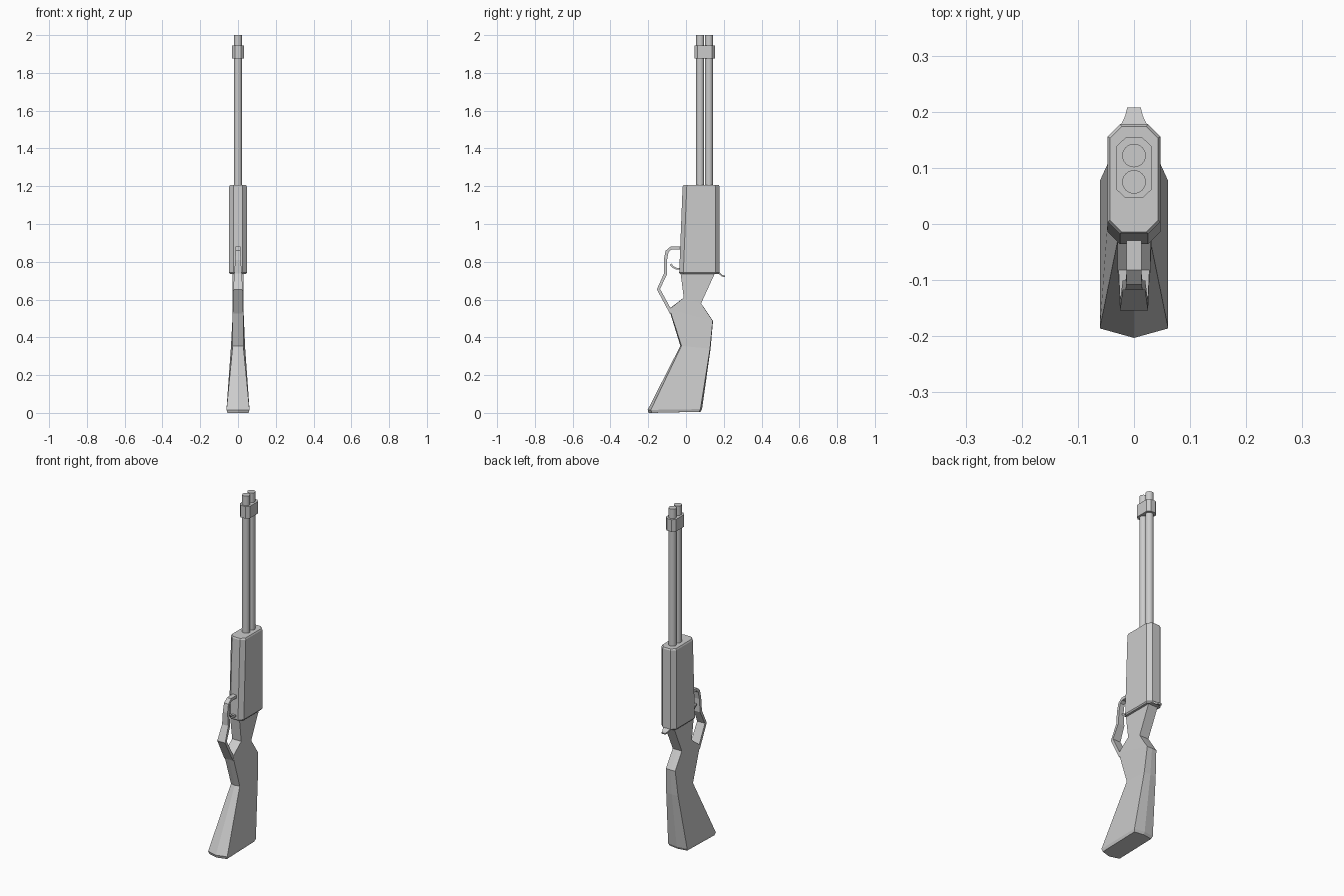
import bpy, bmesh
from mathutils import Vector

cube = bpy.data.objects.get("Cube")
if cube:
    bpy.data.objects.remove(cube, do_unlink=True)

grey = bpy.data.materials.new("plain_grey")
grey.use_nodes = True
grey.diffuse_color = (0.6, 0.6, 0.6, 1)
grey.node_tree.nodes["Principled BSDF"].inputs["Base Color"].default_value = (0.6, 0.6, 0.6, 1)


def loft(name, rings):
    """Skin a list of matching closed rings and cap both ends."""
    bm = bmesh.new()
    loops = [[bm.verts.new(p) for p in ring] for ring in rings]
    n = len(loops[0])
    for a, b in zip(loops, loops[1:]):
        for i in range(n):
            j = (i + 1) % n
            bm.faces.new((a[i], a[j], b[j], b[i]))
    bm.faces.new(loops[0])
    bm.faces.new(loops[-1])
    bmesh.ops.recalc_face_normals(bm, faces=bm.faces)
    mesh = bpy.data.meshes.new(name)
    bm.to_mesh(mesh)
    bm.free()
    mesh.materials.append(grey)
    ob = bpy.data.objects.new(name, mesh)
    bpy.context.collection.objects.link(ob)
    return ob


def octagon(z, w, front, back, cx, cy):
    """Chamfered rectangle at height z."""
    half = [(w - cx, front), (w, front + cy), (w, back - cy), (w - cx, back)]
    return [(x, y, z) for x, y in half] + [(-x, y, z) for x, y in reversed(half)]


def ribbon(name, path, thick):
    """Flat bar swept along (y, z, half width) points in the side plane."""
    pts = [Vector((0, y, z)) for y, z, w in path]
    rings = []
    for i, p in enumerate(pts):
        d = (pts[min(i + 1, len(pts) - 1)] - pts[max(i - 1, 0)]).normalized()
        n = Vector((0, -d.z, d.y)) * thick / 2
        w = Vector((path[i][2], 0, 0))
        rings.append([p + n + w, p + n - w, p - n - w, p - n + w])
    return loft(name, rings)


# Stock: front y, z, back y, z, front half width, back half width, ridge depth
stations = [
    (-0.03, 0.75, 0.158, 0.75, 0.03, 0.03, 0),
    (-0.012, 0.61, 0.08, 0.58, 0.029, 0.029, 0),
    (-0.09, 0.55, 0.143, 0.487, 0.029, 0.03, 0.003),
    (-0.03, 0.355, 0.13, 0.34, 0.028, 0.038, 0.006),
    (-0.203, 0.016, 0.085, 0.02, 0.061, 0.061, 0.017),
    (-0.198, 0, 0.078, 0.006, 0.056, 0.056, 0.017),
]
rings = []
for fy, fz, by, bz, fw, bw, r in stations:
    rings.append([(0, fy, fz), (fw, fy + r, fz), (bw, by - r / 2, bz),
                  (0, by, bz), (-bw, by - r / 2, bz), (-fw, fy + r, fz)])
loft("stock", rings)

# Receiver
loft("receiver", [
    octagon(0.735, 0.042, -0.031, 0.172, 0.02, 0.02),
    octagon(0.742, 0.047, -0.036, 0.178, 0.022, 0.022),
    octagon(1.198, 0.047, -0.018, 0.178, 0.022, 0.022),
    octagon(1.206, 0.043, -0.014, 0.174, 0.021, 0.021),
])

# Barrel and magazine tube
for name, y in (("barrel", 0.122), ("magazine_tube", 0.075)):
    bpy.ops.mesh.primitive_cylinder_add(vertices=24, radius=0.021, depth=0.82, location=(0, y, 1.59))
    tube = bpy.context.object
    tube.name = name
    tube.data.materials.append(grey)
    bpy.ops.object.shade_smooth_by_angle()

# Band holding both tubes
loft("barrel_band", [octagon(z, 0.032, 0.046, 0.154, 0.017, 0.016) for z in (1.875, 1.945)])

# Lever loop
ribbon("lever", [
    (-0.025, 0.873, 0.013), (-0.08, 0.872, 0.013), (-0.1, 0.855, 0.014),
    (-0.109, 0.81, 0.015), (-0.109, 0.735, 0.02), (-0.146, 0.655, 0.025),
    (-0.078, 0.53, 0.028)], 0.017)

# Trigger
ribbon("trigger", [(-0.02, 0.763, 0.012), (-0.05, 0.763, 0.012),
                   (-0.067, 0.771, 0.011), (-0.082, 0.787, 0.01)], 0.01)

# Hammer spur
ribbon("hammer", [(0.14, 0.743, 0.023), (0.178, 0.738, 0.022),
                  (0.19, 0.727, 0.016), (0.206, 0.722, 0.012)], 0.009)
